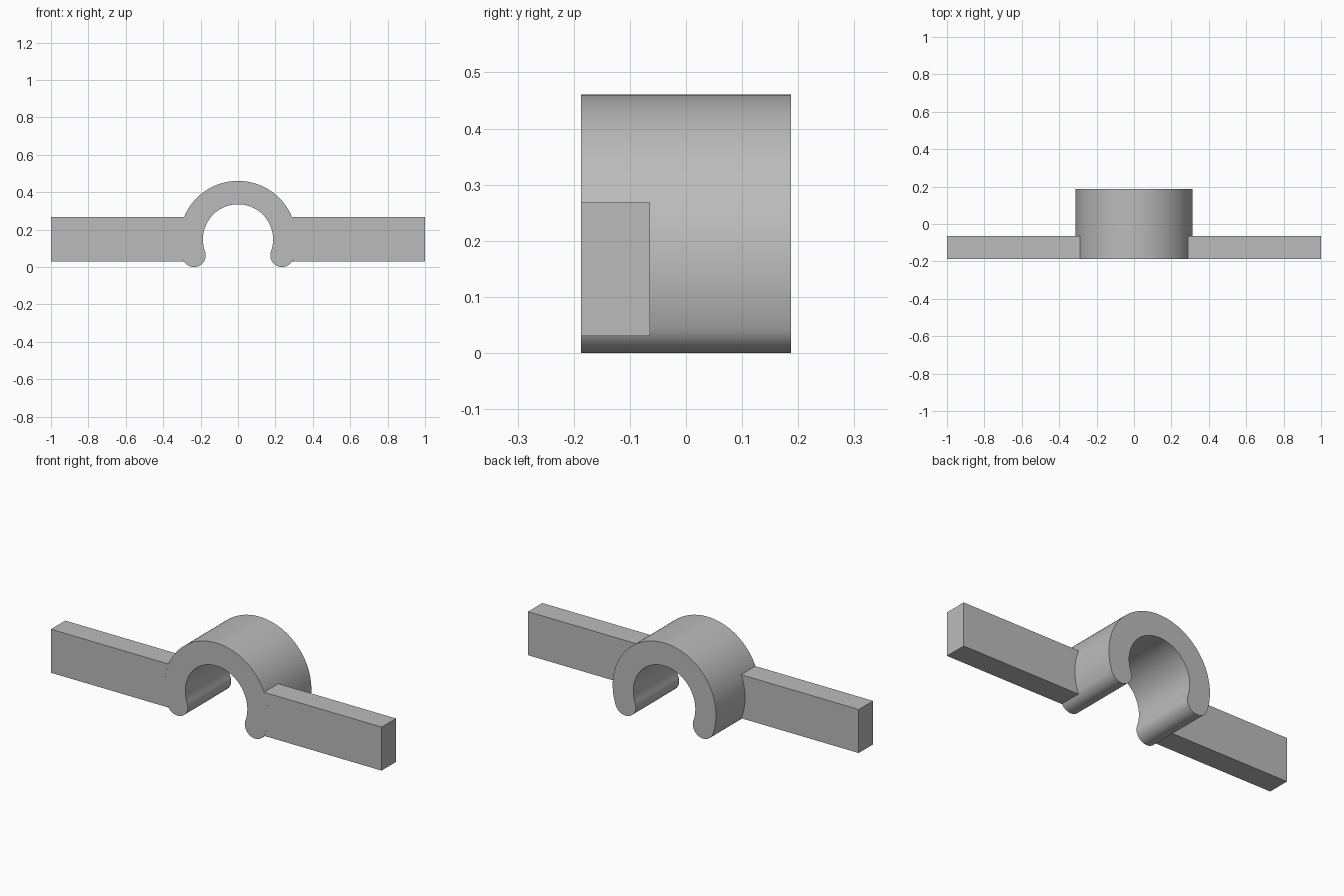
import bpy, bmesh
from math import sin, cos, pi, radians, asin

cube = bpy.data.objects.get("Cube")
if cube:
    bpy.data.objects.remove(cube, do_unlink=True)

OUTER, INNER = 0.3125, 0.1875      # sleeve radii
MID, CAP = (OUTER + INNER) / 2, (OUTER - INNER) / 2
DROP = radians(20)                 # how far the jaws wrap below the centre
CENTRE_Z = MID * sin(DROP) + CAP
FRONT, BACK, ARM_BACK = -0.1875, 0.1875, -0.064
ARM_LOW, ARM_HIGH = 0.03, 0.268

grey = bpy.data.materials.new("plain grey")
grey.use_nodes = True
colour = (0.5, 0.5, 0.5, 1)
grey.diffuse_color = colour
grey.node_tree.nodes["Principled BSDF"].inputs["Base Color"].default_value = colour


def arc(cx, cz, radius, start, end, steps):
    """Points along an arc in the XZ plane."""
    angles = [start + (end - start) * i / steps for i in range(steps + 1)]
    return [(cx + radius * cos(a), cz + radius * sin(a)) for a in angles]


def extrude(name, outline, y0, y1):
    """Solid prism from an XZ outline."""
    bm = bmesh.new()
    face = bm.faces.new([bm.verts.new((x, y0, z)) for x, z in outline])
    moved = bmesh.ops.extrude_face_region(bm, geom=[face])["geom"]
    verts = [v for v in moved if isinstance(v, bmesh.types.BMVert)]
    bmesh.ops.translate(bm, vec=(0, y1 - y0, 0), verts=verts)
    bmesh.ops.recalc_face_normals(bm, faces=bm.faces)
    mesh = bpy.data.meshes.new(name)
    bm.to_mesh(mesh)
    bm.free()
    mesh.materials.append(grey)
    obj = bpy.data.objects.new(name, mesh)
    bpy.context.collection.objects.link(obj)
    return obj


# C-shaped sleeve with rounded jaw tips
tip_x, tip_z = MID * cos(DROP), CENTRE_Z - MID * sin(DROP)
outline = arc(0, CENTRE_Z, OUTER, -DROP, pi + DROP, 80)
outline += arc(-tip_x, tip_z, CAP, pi + DROP, 2 * pi + DROP, 24)[1:]
outline += arc(0, CENTRE_Z, INNER, pi + DROP, -DROP, 80)[1:]
outline += arc(tip_x, tip_z, CAP, pi - DROP, 2 * pi - DROP, 24)[1:-1]
sleeve = extrude("clip_sleeve", outline, FRONT, BACK)

# Flat side arms, their inner ends curved to meet the sleeve
low = asin((ARM_LOW - CENTRE_Z) / OUTER)
high = asin((ARM_HIGH - CENTRE_Z) / OUTER)
root = arc(0, CENTRE_Z, OUTER, low, high, 24)
for name, side in (("left_arm", 1), ("right_arm", -1)):
    profile = [(side * x, z) for x, z in root + [(1, ARM_HIGH), (1, ARM_LOW)]]
    extrude(name, profile, FRONT, ARM_BACK)

# Smooth curved walls, keep the rims sharp
bpy.ops.object.select_all(action="DESELECT")
sleeve.select_set(True)
bpy.context.view_layer.objects.active = sleeve
bpy.ops.object.shade_smooth_by_angle(angle=radians(30))
